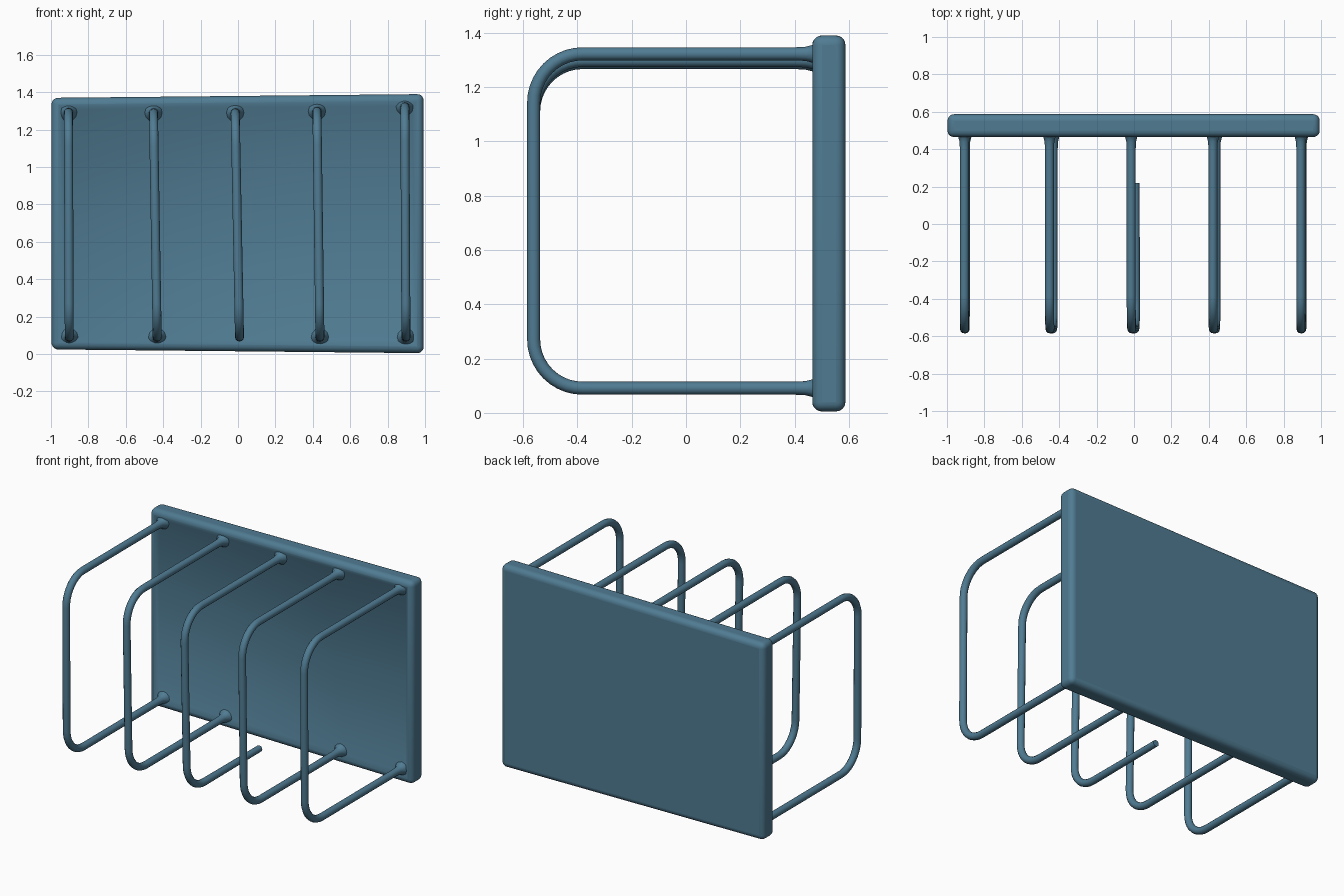
import bpy, bmesh, math

if "Cube" in bpy.data.objects:
    bpy.data.objects.remove(bpy.data.objects["Cube"])

blue = bpy.data.materials.new("slate_blue")
blue.diffuse_color = (0.08, 0.2, 0.29, 1)
blue.use_nodes = True
blue.node_tree.nodes["Principled BSDF"].inputs["Base Color"].default_value = blue.diffuse_color


def finish(obj):
    obj.data.materials.append(blue)
    bpy.ops.object.select_all(action='DESELECT')
    obj.select_set(True)
    bpy.context.view_layer.objects.active = obj
    bpy.ops.object.shade_smooth_by_angle(angle=math.radians(40))


# Back panel: slightly uneven slab with a shallow dished front
bm = bmesh.new()
bmesh.ops.create_cube(bm, size=2)
for v in bm.verts:
    right, up = v.co.x > 0, v.co.z > 0
    v.co.x = 0.993 if right else -0.997
    v.co.y = 0.587 if v.co.y > 0 else 0.465
    v.co.z = (1.39 if right else 1.37) if up else (0.005 if right else 0.025)
front = [f for f in bm.faces if f.normal.y < -0.5]
bmesh.ops.inset_region(bm, faces=front, thickness=0.055)
bmesh.ops.inset_region(bm, faces=front, thickness=0.035, depth=-0.018)
me = bpy.data.meshes.new("back_panel")
bm.to_mesh(me)
bm.free()
panel = bpy.data.objects.new("back_panel", me)
bpy.context.collection.objects.link(panel)
bev = panel.modifiers.new("rounded_edges", 'BEVEL')
bev.width, bev.segments = 0.035, 5
bev.limit_method, bev.angle_limit = 'ANGLE', math.radians(50)
finish(panel)


# Wire hoop: U-shaped round rod that flares where it meets the panel
def hoop(name, x_top, x_bot, z_top, bottom_end):
    z_bot, y_front, corner, n = 0.091, -0.561, 0.18, 10
    flare = [(0.505, 2.3), (0.48, 1.9), (0.465, 1.35), (0.44, 1.08), (0.40, 1.0)]
    pts = [(y, z_top, r) for y, r in flare]
    for zc, start in ((z_top - corner, 90), (z_bot + corner, 180)):
        for i in range(n + 1):
            a = math.radians(start + 90 * i / n)
            pts.append((y_front + corner + corner * math.cos(a),
                        zc + corner * math.sin(a), 1.0))
    if bottom_end is None:
        pts += [(y, z_bot, r) for y, r in reversed(flare)]
    else:
        pts.append((bottom_end, z_bot, 0.9))
    cu = bpy.data.curves.new(name + "_path", 'CURVE')
    cu.dimensions = '3D'
    cu.bevel_depth, cu.bevel_resolution, cu.use_fill_caps = 0.024, 4, True
    sp = cu.splines.new('POLY')
    sp.points.add(len(pts) - 1)
    for p, (y, z, r) in zip(sp.points, pts):
        t = (z - z_bot) / (z_top - z_bot)
        p.co = (x_bot + (x_top - x_bot) * t, y, z, 1)
        p.radius = r
    path = bpy.data.objects.new(name + "_path", cu)
    bpy.context.collection.objects.link(path)
    deps = bpy.context.evaluated_depsgraph_get()
    mesh = bpy.data.meshes.new_from_object(path.evaluated_get(deps))
    bpy.data.objects.remove(path)
    obj = bpy.data.objects.new(name, mesh)
    bpy.context.collection.objects.link(obj)
    finish(obj)


# Five hoops; the middle one stops short of the panel underneath
hoops = [(-0.907, -0.902, 1.292, None), (-0.452, -0.432, 1.29, None),
         (-0.015, 0.008, 1.29, 0.22), (0.422, 0.438, 1.298, None),
         (0.892, 0.898, 1.322, None)]
for i, h in enumerate(hoops):
    hoop(f"wire_hoop_{i + 1}", *h)
